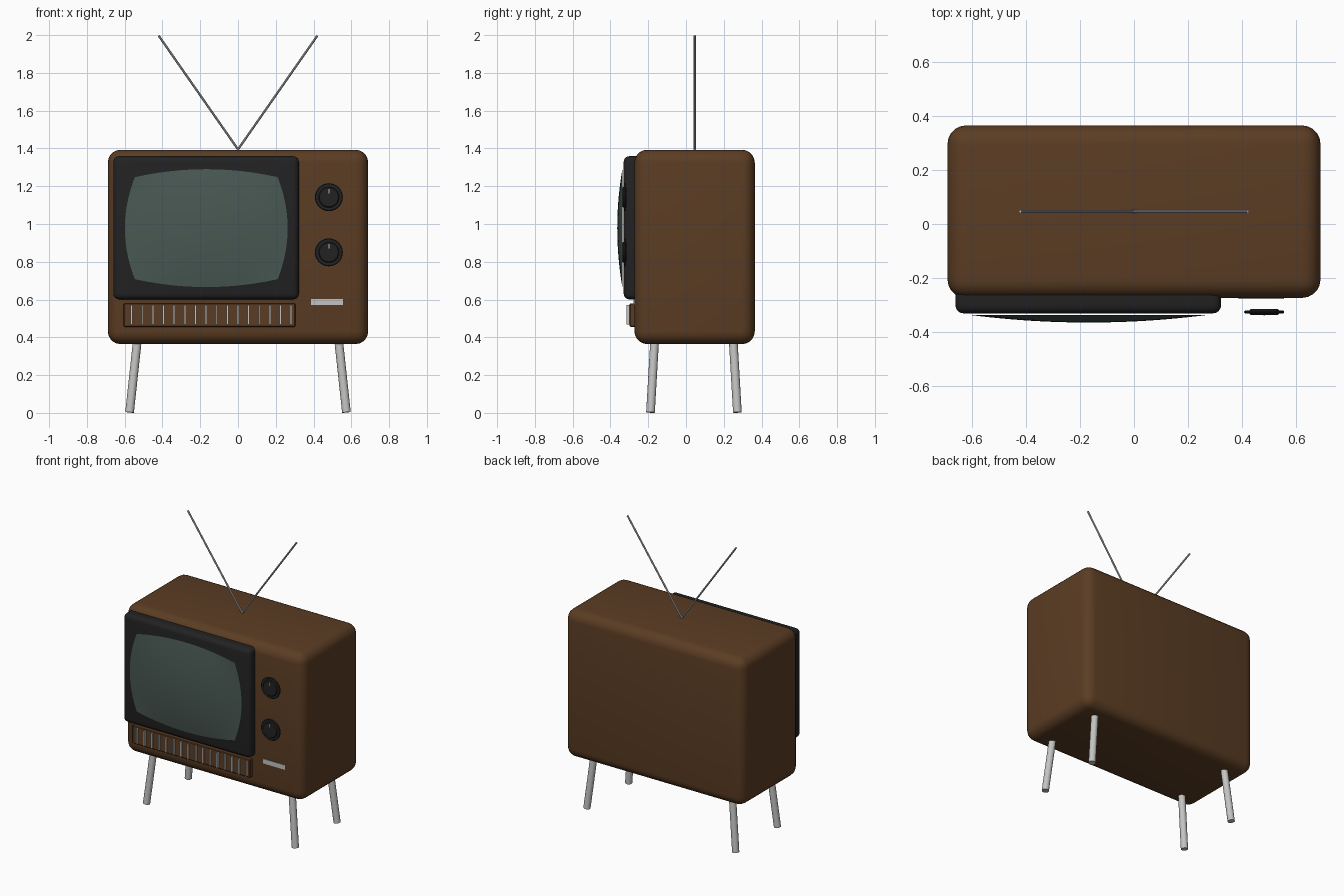
import bpy, bmesh, math
from mathutils import Vector

if "Cube" in bpy.data.objects:
    bpy.data.objects.remove(bpy.data.objects["Cube"])


def material(name, rgb):
    m = bpy.data.materials.new(name)
    m.diffuse_color = (*rgb, 1)
    m.use_nodes = True
    m.node_tree.nodes["Principled BSDF"].inputs["Base Color"].default_value = m.diffuse_color
    return m


WOOD = material("brown wood", (0.105, 0.046, 0.017))
BLACK = material("black plastic", (0.016, 0.016, 0.017))
GLASS = material("grey green glass", (0.066, 0.098, 0.086))
CHROME = material("chrome", (0.55, 0.55, 0.54))


def finish(name, bm, mat):
    bmesh.ops.recalc_face_normals(bm, faces=bm.faces)
    me = bpy.data.meshes.new(name)
    bm.to_mesh(me)
    bm.free()
    me.materials.append(mat)
    me.shade_smooth()
    me.set_sharp_from_angle(angle=math.radians(35))
    ob = bpy.data.objects.new(name, me)
    bpy.context.collection.objects.link(ob)
    return ob


def box(name, lo, hi, mat, bevel=0, segments=4):
    bm = bmesh.new()
    bmesh.ops.create_cube(bm, size=1)
    for v in bm.verts:
        v.co = [(a + b) / 2 + c * (b - a) for a, b, c in zip(lo, hi, v.co)]
    if bevel:
        bmesh.ops.bevel(bm, geom=bm.edges[:], offset=bevel, segments=segments,
                        profile=0.5, affect='EDGES')
    return finish(name, bm, mat)


def rod(name, a, b, radius, mat, sides=16):
    a, b = Vector(a), Vector(b)
    bm = bmesh.new()
    bmesh.ops.create_cone(bm, cap_ends=True, segments=sides, radius1=radius,
                          radius2=radius, depth=(b - a).length)
    ob = finish(name, bm, mat)
    ob.location = (a + b) / 2
    ob.rotation_euler = (b - a).to_track_quat('Z', 'Y').to_euler()
    return ob


def lathe_y(name, profile, centre, mat, steps=32):
    # Spin (radius, y) points around an axis pointing along y
    bm = bmesh.new()
    vs = [bm.verts.new((r, y, 0)) for r, y in profile]
    es = [bm.edges.new(p) for p in zip(vs, vs[1:])]
    bmesh.ops.spin(bm, geom=vs + es, cent=(0, 0, 0), axis=(0, 1, 0),
                   angle=math.tau, steps=steps)
    bmesh.ops.remove_doubles(bm, verts=bm.verts, dist=1e-5)
    ob = finish(name, bm, mat)
    ob.location = centre
    return ob


# Cabinet and screen surround
box("cabinet", (-0.689, -0.273, 0.364), (0.689, 0.364, 1.393), WOOD, 0.068, 5)
box("screen_surround", (-0.66, -0.33, 0.601), (0.322, -0.22, 1.359), BLACK, 0.03)

# Bulging barrel-shaped screen: domed front, flat back
N = 24
bm = bmesh.new()
bmesh.ops.create_grid(bm, x_segments=N, y_segments=N, size=1)
for v in bm.verts:
    u, w = v.co.x, v.co.y
    v.co = (-0.168 + u * (0.431 - 0.053 * w * w),
            -0.337 - 0.027 * (1 - u * u) * (1 - w * w),
            0.978 + w * (0.312 - 0.042 * u * u))
rim = [e for e in bm.edges if e.is_boundary]
bmesh.ops.contextual_create(bm, geom=rim)
finish("screen_glass", bm, GLASS)

# Control knobs, standing slightly clear of the front, with pointer marks
for label, z in (("upper", 1.142), ("lower", 0.85)):
    lathe_y(label + "_knob",
            [(0, 0.011), (0.05, 0.011), (0.055, 0.006), (0.07, 0.006),
             (0.074, 0.002), (0.074, -0.002), (0.07, -0.006),
             (0.055, -0.006), (0.05, -0.011), (0, -0.011)],
            (0.481, -0.325, z), BLACK)
    box(label + "_knob_mark", (0.478, -0.338, z + 0.02),
        (0.484, -0.335, z + 0.044), CHROME)

# Speaker grille with upright slats
box("grille_panel", (-0.606, -0.299, 0.456), (0.304, -0.26, 0.58), WOOD, 0.004, 1)
for i in range(16):
    x = -0.563 + i * 0.0563
    box("grille_slat", (x - 0.005, -0.314, 0.467), (x + 0.005, -0.29, 0.571), CHROME)

# Plain trim plate
box("trim_plate", (0.386, -0.277, 0.572), (0.555, -0.27, 0.604), CHROME)

# Splayed legs and the V-shaped aerial
for side, sx in (("left", -1), ("right", 1)):
    for end, sy in (("front", -1), ("back", 1)):
        rod(f"{end}_{side}_leg", (sx * 0.574, 0.042 + sy * 0.23, 0.003),
            (sx * 0.531, 0.042 + sy * 0.207, 0.40), 0.023, CHROME)
    rod(side + "_aerial", (0, 0.046, 1.395), (sx * 0.42, 0.046, 1.997),
        0.006, CHROME, 10)
